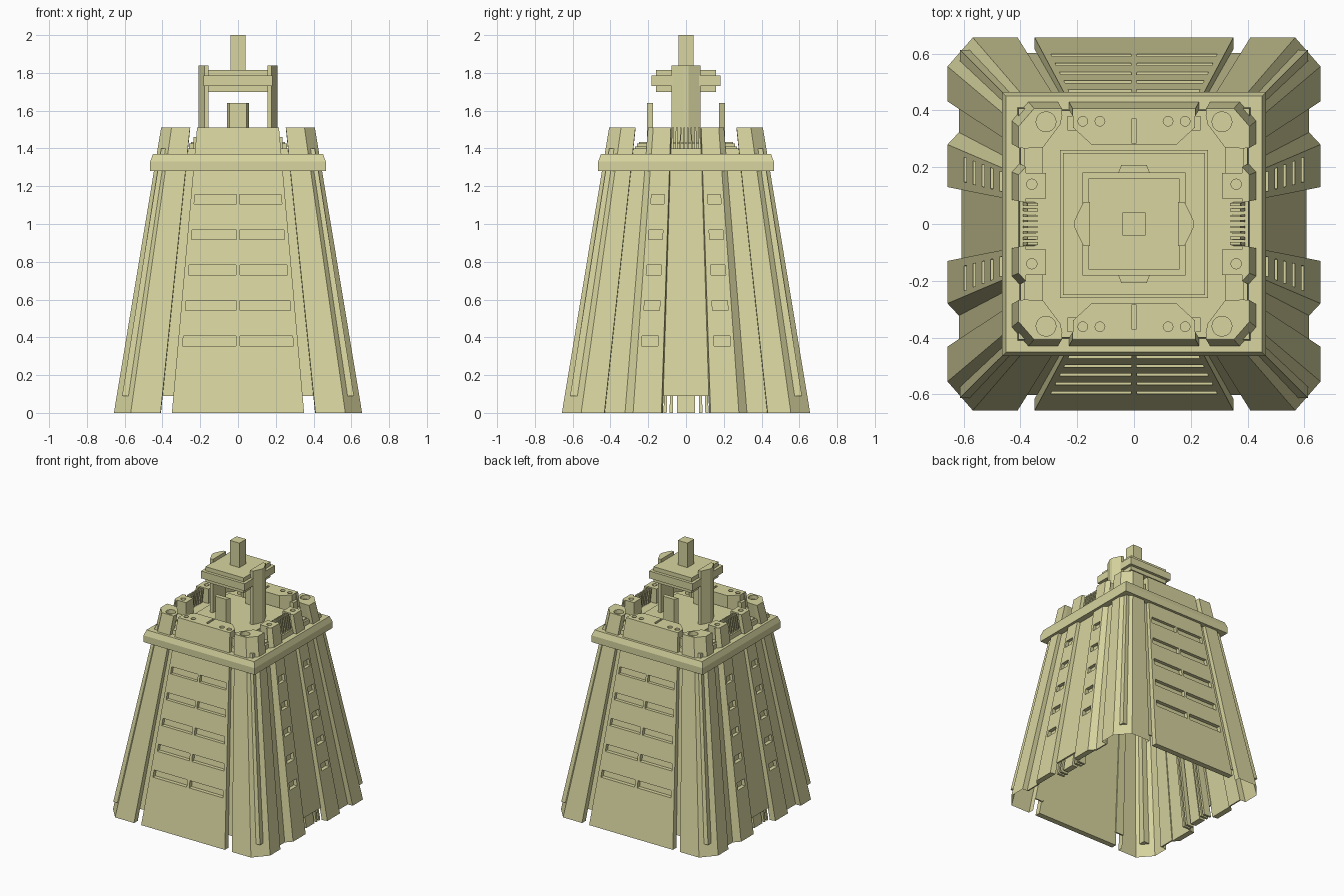
import bpy, bmesh, math

old = bpy.data.objects.get("Cube")
if old:
    bpy.data.objects.remove(old, do_unlink=True)

mat = bpy.data.materials.new("pale khaki")
mat.use_nodes = True
COLOUR = (0.68, 0.66, 0.345, 1)
mat.diffuse_color = COLOUR
mat.node_tree.nodes["Principled BSDF"].inputs["Base Color"].default_value = COLOUR

TOP = 1.51      # top of the battlements
DECK = 1.40     # roof deck
RISE = 0.09     # bottom of the recessed walls


def taper(z):
    """Scale of the ground plan at height z."""
    return 1 - 0.252 * z


def straight(z):
    return 1


def rect(x0, x1, y0, y1):
    return [(x0, y0), (x1, y0), (x1, y1), (x0, y1)]


def disc(x, y, r):
    return [(x + r * math.cos(a * math.tau / 20), y + r * math.sin(a * math.tau / 20))
            for a in range(20)]


def add_prism(bm, plan, z0, z1, scale, sheet):
    low, high = [[bm.verts.new((x * scale(z), y * scale(z), z)) for x, y in plan]
                 for z in (z0, z1)]
    if not sheet:
        bm.faces.new(low[::-1])
        bm.faces.new(high)
    for i in range(len(plan) - sheet):
        j = (i + 1) % len(plan)
        bm.faces.new((low[i], low[j], high[j], high[i]))


def part(name, prisms, scale=straight, mirror="", cutter=None, sheet=False):
    """Object from (plan, z0, z1) prisms, optionally cut and mirrored.
    A sheet follows the plan as an open path without caps."""
    bm = bmesh.new()
    for plan, z0, z1 in prisms:
        add_prism(bm, plan, z0, z1, scale, sheet)
    if not sheet:
        bmesh.ops.recalc_face_normals(bm, faces=bm.faces)
    me = bpy.data.meshes.new(name)
    bm.to_mesh(me)
    bm.free()
    me.materials.append(mat)
    ob = bpy.data.objects.new(name, me)
    bpy.context.collection.objects.link(ob)
    if cutter:
        cut = ob.modifiers.new("cut", "BOOLEAN")
        cut.object = cutter
        cut.operation = "DIFFERENCE"
        cut.solver = "EXACT"
    if mirror:
        mod = ob.modifiers.new("mirror", "MIRROR")
        mod.use_axis = ("X" in mirror, "Y" in mirror, False)
        mod.use_mirror_merge = False
    return ob


def hide(ob):
    ob.hide_render = True
    ob.hide_viewport = True
    return ob


ROWS = [0.355 + 0.1875 * i for i in range(5)]
ROW_HEIGHT = 0.052

# Thin recessed walls between the buttresses, and the roof deck
part("front_back_wall", [(rect(0.34, 0.412, 0.607, 0.617), RISE, DECK)], taper, "XY")
part("side_wall", [(rect(0.61, 0.622, -0.13, 0.13), RISE, DECK)], taper, "X")
part("side_infill", [(rect(0.607, 0.617, 0.31, 0.432), 0, DECK)], taper, "XY")
part("roof_deck", [(rect(-0.395, 0.395, -0.395, 0.395), DECK - 0.03, DECK)])

# Broad front and back panels with two columns of slots
slots = [(rect(x, x + 0.31, 0.625, 0.75), z, z + ROW_HEIGHT)
         for z in ROWS for x in (0.012, -0.322)]
panel_cutter = hide(part("panel_window_cutter", slots, taper))
part("slotted_panel", [(rect(-0.35, 0.35, 0.615, 0.657), 0, TOP)], taper, "Y", panel_cutter)

# Side pillars with small windows
pillar = [(0.615, 0.122), (0.657, 0.13), (0.657, 0.28), (0.615, 0.325)]
slits = [(rect(0.625, 0.75, 0.162, 0.258), z, z + ROW_HEIGHT) for z in ROWS]
pillar_cutter = hide(part("pillar_window_cutter", slits, taper))
part("side_pillar", [(pillar, 0, TOP)], taper, "XY", pillar_cutter)

# Thin ribs behind the recess between the side pillars
part("recess_rib", [(rect(0.545, 0.605, y, y + 0.017), 0, TOP) for y in (0.07, 0.102)],
     taper, "XY")
part("recess_post", [(rect(0.56, 0.605, -0.048, 0.048), 0, DECK)], taper, "X")
part("recess_tooth", [(rect(0.55, 0.605, y, y + 0.012), DECK, TOP) for y in (0.01, 0.04)],
     taper, "XY")

# Chamfered corner piers, hollow below and solid above the deck, with thin ribs
pier = [(0.408, 0.615), (0.41, 0.657), (0.568, 0.657),
        (0.657, 0.555), (0.657, 0.432), (0.615, 0.43)]
part("corner_pier", [(pier, 0, DECK)], taper, "XY", sheet=True)
part("corner_rib", [(rect(0.58, 0.628, 0.58, 0.628), RISE, DECK)], taper, "XY")

# Holes and slots sunk into the battlement tops
holes = [(disc(side * x, y, r), TOP - 0.03, TOP + 0.05) for side in (-1, 1) for x, y, r in
         ((0.31, 0.36, 0.035), (0.36, 0.14, 0.018), (0.18, 0.362, 0.017), (0.12, 0.362, 0.017))]
holes.append((rect(-0.008, 0.008, 0.285, 0.37), TOP - 0.03, TOP + 0.05))
hole_cutter = hide(part("roof_hole_cutter", holes))

# Battlement blocks on the roof
part("corner_merlon", [(pier + [(0.517, 0.436), (0.42, 0.565)], DECK, TOP)],
     taper, "XY", hole_cutter)
merlon = [(-0.215, 0.384), (-0.215, 0.34), (-0.15, 0.28), (0.15, 0.28),
          (0.215, 0.34), (0.215, 0.384)]
part("front_merlon", [(merlon, DECK, TOP)], mirror="Y", cutter=hole_cutter)
part("side_merlon", [(rect(0.31, 0.384, 0.09, 0.18), DECK, TOP)], mirror="XY",
     cutter=hole_cutter)
part("corner_ledge", [(rect(0.32, 0.385, 0.17, 0.27), DECK, DECK + 0.01)], mirror="XY")
part("front_ledge", [(rect(0.2, 0.235, 0.33, 0.38), DECK, DECK + 0.06)], mirror="XY")

# Cornice band whose upper half leans inwards
B = 0.465


def lean(z):
    return 1 - max(0, z - 1.33) * 0.8


for z0, z1 in ((1.28, 1.33), (1.33, 1.37)):
    part("cornice_front_back", [(rect(-B, B, 0.405, B), z0, z1)], lean, "Y")
    part("cornice_side", [(rect(0.405, B, -0.41, 0.41), z0, z1)], lean, "X")

# Central plinth, posts, platform and mast
part("plinth", [(rect(-0.26, 0.26, -0.26, 0.26), DECK, 1.425),
                (rect(-0.25, 0.25, -0.25, 0.25), 1.425, 1.435)])
post = [(0.155, -0.078), (0.178, -0.078), (0.21, -0.012), (0.21, 0.012),
        (0.178, 0.078), (0.155, 0.078)]
part("side_post", [(post, DECK, 1.84)], mirror="X")
short = [(-0.058, 0.175), (0.058, 0.175), (0.045, 0.207), (-0.045, 0.207)]
part("short_post", [(short, DECK, 1.64)], mirror="Y")
part("platform", [(rect(-h, h, -h, h), z0, z1) for h, z0, z1 in
                  ((0.16, 1.70, 1.73), (0.182, 1.73, 1.785), (0.16, 1.785, 1.815))])
part("mast", [(rect(-0.04, 0.04, -0.04, 0.04), 1.81, 2.0)])
